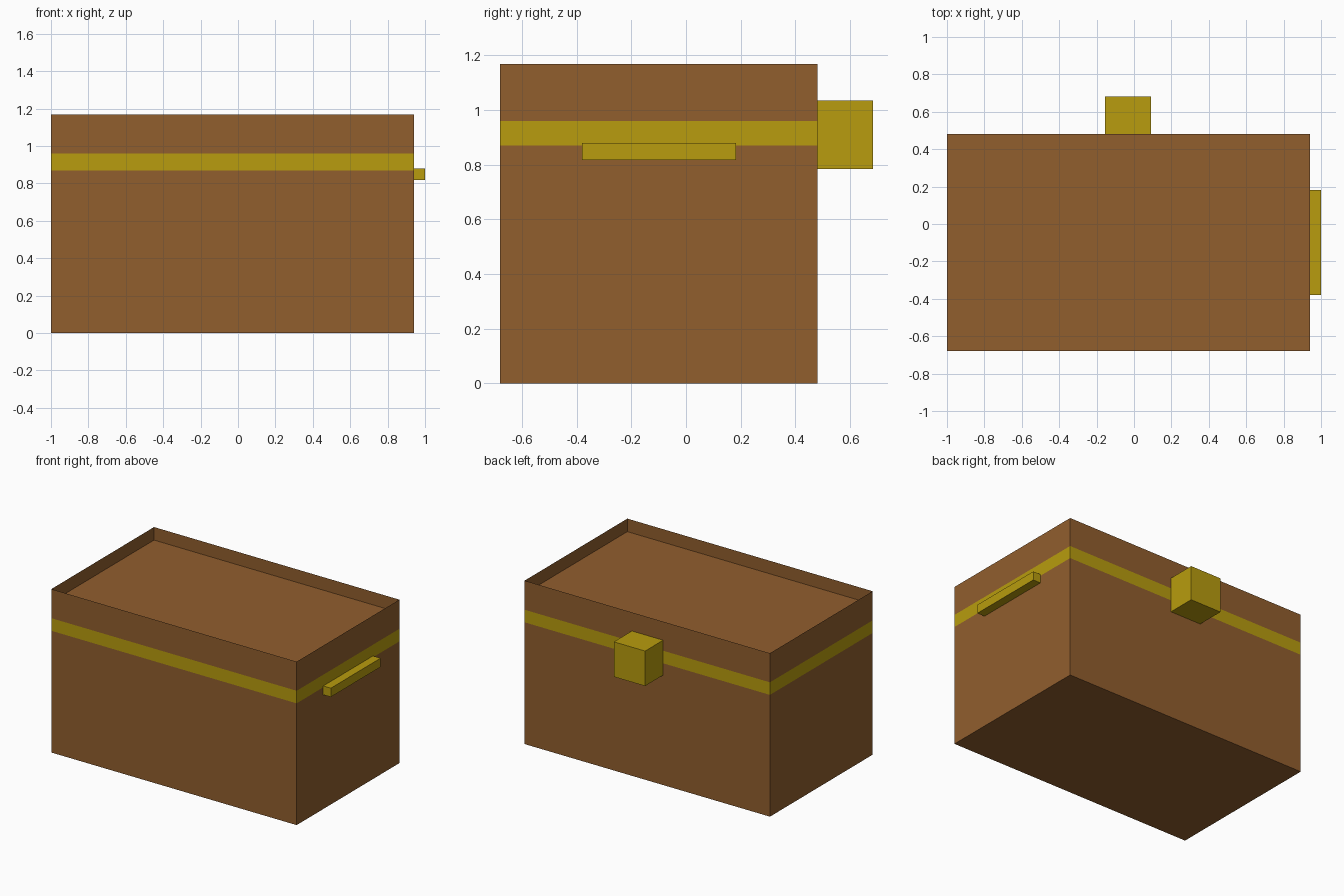
import bpy
import bmesh

if "Cube" in bpy.data.objects:
    bpy.data.objects.remove(bpy.data.objects["Cube"])


def material(name, color):
    m = bpy.data.materials.new(name)
    m.diffuse_color = (*color, 1)
    m.use_nodes = True
    m.node_tree.nodes["Principled BSDF"].inputs["Base Color"].default_value = m.diffuse_color
    return m


BROWN = material("brown wood", (0.283, 0.112, 0.027))
GOLD = material("gold metal", (0.479, 0.332, 0.0044))


def finish(name, bm, mats):
    mesh = bpy.data.meshes.new(name)
    bm.to_mesh(mesh)
    bm.free()
    for m in mats:
        mesh.materials.append(m)
    obj = bpy.data.objects.new(name, mesh)
    bpy.context.collection.objects.link(obj)
    return obj


def block(name, lo, hi, mat):
    bm = bmesh.new()
    bmesh.ops.create_cube(bm, size=1)
    for v in bm.verts:
        v.co = [lo[i] if v.co[i] < 0 else hi[i] for i in range(3)]
    return finish(name, bm, [mat])


# Chest: stacked rectangular rings with a gold band and a lid panel sunk below the thin rim
X0, X1, Y0, Y1 = -1.0, 0.94, -0.68, 0.48
LEVELS = [0.0, 0.87, 0.96, 1.075, 1.168]
BAND, LID = 1, 3

bm = bmesh.new()
rings = [[bm.verts.new((x, y, z)) for x, y in
          ((X0, Y0), (X1, Y0), (X1, Y1), (X0, Y1))] for z in LEVELS]
for level, (low, high) in enumerate(zip(rings, rings[1:])):
    for i in range(4):
        j = (i + 1) % 4
        face = bm.faces.new((low[i], low[j], high[j], high[i]))
        face.material_index = 1 if level == BAND else 0
bm.faces.new(rings[0][::-1])
bm.faces.new(rings[LID])
finish("chest_body", bm, [BROWN, GOLD])

# Lock on the back and handle on the right side
block("lock", (-0.155, 0.48, 0.785), (0.092, 0.683, 1.035), GOLD)
block("handle", (0.94, -0.38, 0.817), (1.0, 0.182, 0.88), GOLD)
